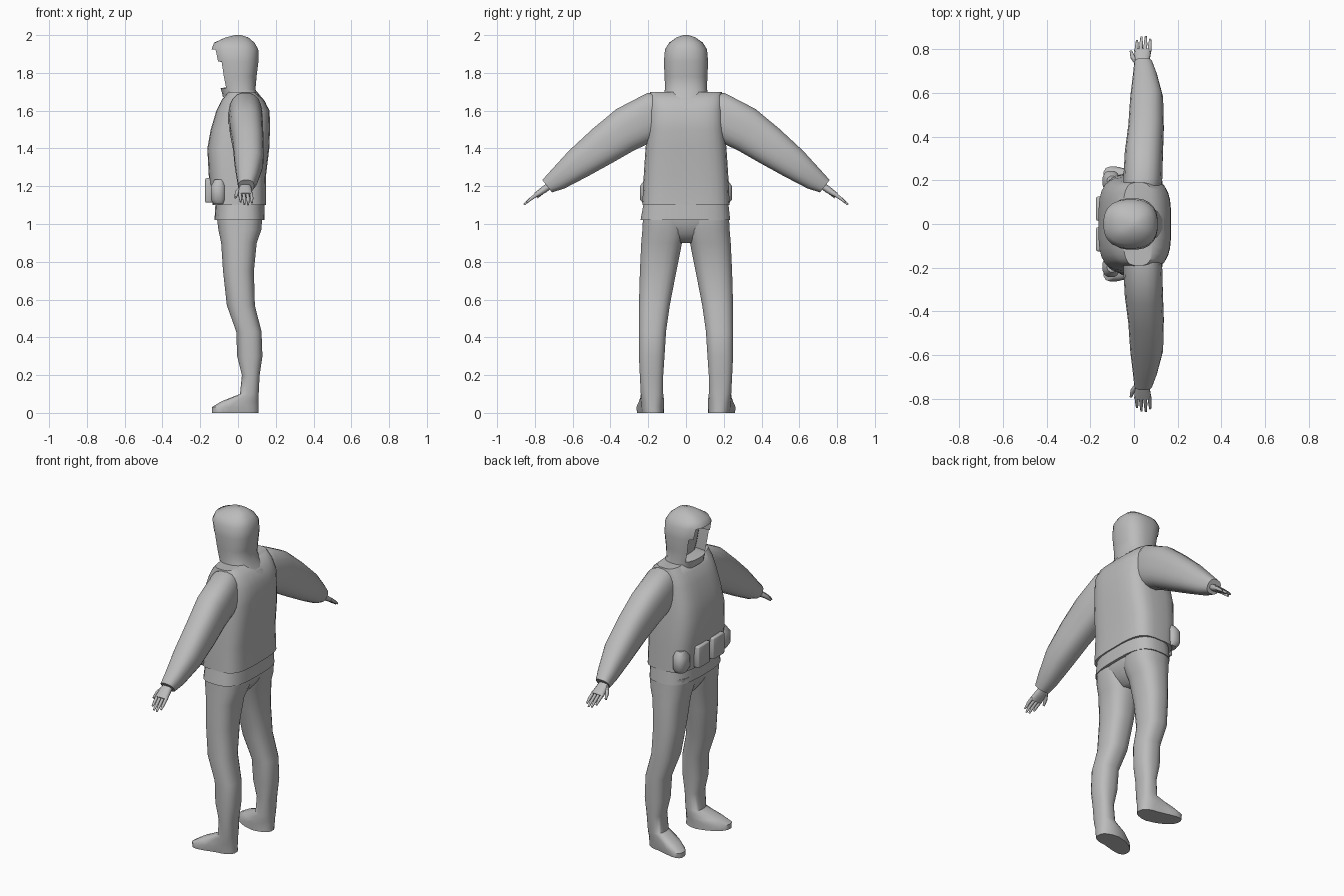
import bpy, bmesh, math
from mathutils import Vector

old = bpy.data.objects.get("Cube")
if old:
    bpy.data.objects.remove(old)

grey = bpy.data.materials.new("plain grey")
grey.use_nodes = True
grey.diffuse_color = (0.5, 0.5, 0.5, 1)
bsdf = grey.node_tree.nodes["Principled BSDF"]
bsdf.inputs["Base Color"].default_value = grey.diffuse_color
bsdf.inputs["Roughness"].default_value = 0.8


def finish(name, bm, mirror=False, angle=50):
    bmesh.ops.recalc_face_normals(bm, faces=bm.faces)
    mesh = bpy.data.meshes.new(name)
    bm.to_mesh(mesh)
    bm.free()
    mesh.materials.append(grey)
    obj = bpy.data.objects.new(name, mesh)
    bpy.context.collection.objects.link(obj)
    if mirror:
        mod = obj.modifiers.new("other_side", "MIRROR")
        mod.use_axis = (False, True, False)
    bpy.ops.object.select_all(action="DESELECT")
    obj.select_set(True)
    bpy.context.view_layer.objects.active = obj
    bpy.ops.object.shade_smooth_by_angle(angle=math.radians(angle))
    return obj


def loft(rings, n=20, power=2.5):
    """Rings are (x, y, z, half depth, half width, tilt in degrees, slope)."""
    bm = bmesh.new()
    loops = []
    for x, y, z, a, b, *rest in rings:
        tilt = math.radians(rest[0]) if rest else 0
        slope = rest[1] if len(rest) > 1 else 0
        u, v = Vector((1, 0, slope)), Vector((0, math.cos(tilt), math.sin(tilt)))
        loop = []
        for i in range(n):
            t = 2 * math.pi * (i + 0.5) / n
            c, s = math.cos(t), math.sin(t)
            p = math.copysign(abs(c) ** (2 / power), c)
            q = math.copysign(abs(s) ** (2 / power), s)
            loop.append(bm.verts.new(Vector((x, y, z)) + u * a * p + v * b * q))
        loops.append(loop)
    for lo, hi in zip(loops, loops[1:]):
        for i in range(n):
            j = (i + 1) % n
            bm.faces.new((lo[i], lo[j], hi[j], hi[i]))
    bm.faces.new(loops[0])
    bm.faces.new(loops[-1])
    return bm


def upright(levels):
    """Turn (z, back-to-front limits, side limits) into loft rings."""
    return [((x0 + x1) / 2, (y0 + y1) / 2, z, (x1 - x0) / 2, (y1 - y0) / 2)
            for z, x0, x1, y0, y1 in levels]


# Trouser legs with feet; the toes turn outwards
leg = loft(upright([
    (0, -.14, .11, .115, .235), (.03, -.14, .11, .115, .24),
    (.06, -.09, .11, .115, .24), (.10, .01, .11, .12, .24),
    (.2, .02, .115, .12, .245), (.3, -.005, .13, .113, .25),
    (.43, -.01, .125, .105, .25), (.57, -.06, .09, .085, .25),
    (.75, -.08, .085, .05, .245), (.9, -.09, .10, .02, .238),
    (.97, -.105, .125, 0, .232), (1.05, -.115, .13, 0, .228)]))
for v in leg.verts:
    if v.co.z < .09 and v.co.x < 0:
        v.co.y -= v.co.x * .35
finish("leg", leg, mirror=True)

# Seat of the trousers
finish("seat", loft(upright([
    (.9, -.05, .06, -.05, .05), (.95, -.085, .10, -.13, .13),
    (1.0, -.105, .125, -.2, .2), (1.05, -.115, .13, -.21, .21)])))

# Jacket hem below the vest
finish("jacket_hem", loft(upright([
    (1.02, -.125, .142, -.242, .235), (1.11, -.12, .14, -.225, .225)]),
    n=28, power=3))

# Vest
finish("vest", loft(upright([
    (1.10, -.135, .148, -.232, .232), (1.25, -.155, .148, -.225, .225),
    (1.4, -.163, .166, -.215, .215), (1.5, -.145, .17, -.205, .205),
    (1.6, -.115, .168, -.198, .198), (1.66, -.085, .135, -.195, .195),
    (1.70, -.05, .09, -.19, .19)]), n=28, power=3.6))

# Sleeves
finish("sleeve", loft([
    (.035, .16, 1.565, .085, .125, 90), (.04, .2, 1.56, .09, .135, 88),
    (.045, .32, 1.5, .088, .12, 66), (.055, .44, 1.415, .082, .105, 58),
    (.058, .57, 1.32, .076, .085, 54), (.05, .68, 1.235, .055, .06, 52),
    (.043, .735, 1.2, .042, .042, 52)]), mirror=True)

# Hands
finish("palm", loft([
    (.04, .71, 1.212, .025, .018, 52), (.038, .75, 1.183, .034, .019, 52),
    (.04, .795, 1.153, .04, .014, 52)], n=12), mirror=True)
for i, reach in enumerate((.05, .066, .068, .055)):
    x = .01 + i * .02
    finish(f"finger_{i + 1}", loft([
        (x, .785, 1.16, .009, .011, 52),
        (x + .003, .79 + reach / 2, 1.157 - reach * .38, .0085, .009, 52),
        (x + .004, .79 + reach, 1.157 - reach * .8, .005, .005, 52)],
        n=8), mirror=True)
finish("thumb", loft([
    (.015, .735, 1.19, .012, .014, 52), (-.005, .762, 1.168, .011, .012, 52),
    (-.014, .79, 1.14, .006, .007, 52)], n=8), mirror=True)

# Hood draped over the shoulders, with a hollow face opening
hood = loft([
    (.04, 0, 1.638, .122, .125, 0, -.3), (.03, 0, 1.67, .115, .12, 0, -.2),
    (.0, 0, 1.715, .093, .112, 0, -.05), (-.005, 0, 1.78, .104, .114),
    (-.008, 0, 1.86, .117, .118), (-.016, 0, 1.925, .124, .112),
    (-.02, 0, 1.96, .108, .09), (-.005, 0, 1.988, .06, .05),
    (0, 0, 2.0, .015, .015)], n=24)
bmesh.ops.recalc_face_normals(hood, faces=hood.faces)
opening = [f for f in hood.faces
           if f.normal.x < -.7 and 1.71 < f.calc_center_median().z < 1.93]
bmesh.ops.inset_region(hood, faces=opening, thickness=.008)
for v in {v for f in opening for v in f.verts}:
    v.co.x += .07
finish("hood", hood)

# Pouches along the front of the vest
pouch = bmesh.new()
bmesh.ops.create_cube(pouch, size=1)
for v in pouch.verts:
    v.co = Vector((-.155, .07, 1.178)) + Vector((.038 * v.co.x, .11 * v.co.y, .13 * v.co.z))
bmesh.ops.bevel(pouch, geom=pouch.edges[:], offset=.008, segments=2,
                affect="EDGES", profile=.5)
finish("front_pouch", pouch, mirror=True)
finish("corner_pouch", loft([
    (-.1, .19, 1.105, .03, .035), (-.105, .195, 1.13, .04, .05),
    (-.105, .195, 1.2, .04, .05), (-.1, .19, 1.235, .025, .03)], n=12),
    mirror=True)
